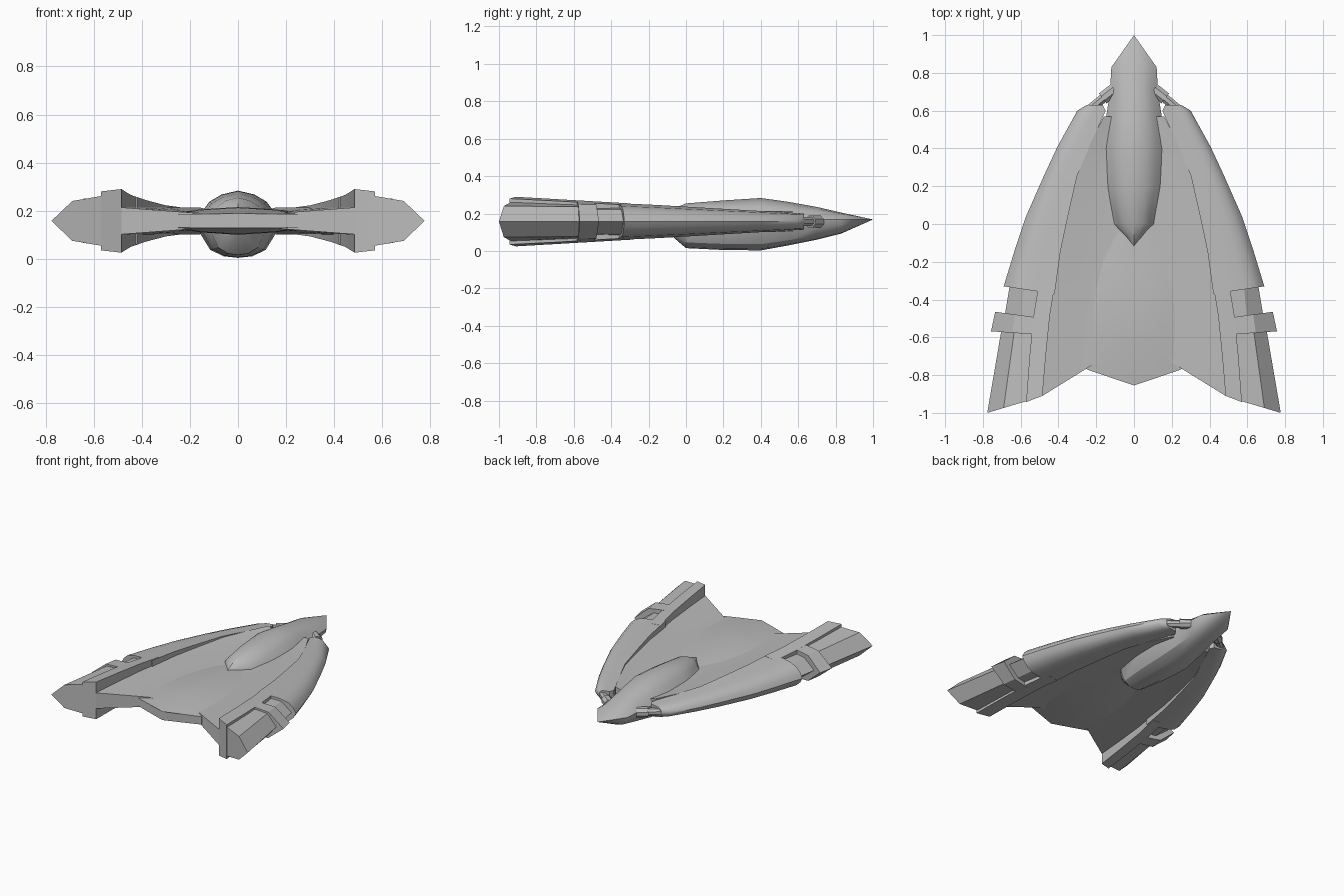
import bpy, bmesh, math
from mathutils import Vector

if "Cube" in bpy.data.objects:
    bpy.data.objects.remove(bpy.data.objects["Cube"])

grey = bpy.data.materials.new("hull_grey")
grey.use_nodes = True
GREY = (0.5, 0.5, 0.5, 1)
grey.diffuse_color = GREY
grey.node_tree.nodes["Principled BSDF"].inputs["Base Color"].default_value = GREY
ZC = 0.157  # height of the mid plane


def loft(name, rings, angle=30, mirror=False):
    """Skin closed rings of equal length, cap the ends."""
    bm = bmesh.new()
    rows = [[bm.verts.new(p) for p in ring] for ring in rings]
    n = len(rows[0])
    for a, b in zip(rows, rows[1:]):
        for i in range(n):
            j = (i + 1) % n
            bm.faces.new((a[i], a[j], b[j], b[i]))
    bm.faces.new(rows[0][::-1])
    bm.faces.new(rows[-1])
    bmesh.ops.remove_doubles(bm, verts=bm.verts, dist=0.0005)
    if mirror:
        dup = bmesh.ops.duplicate(bm, geom=bm.verts[:] + bm.edges[:] + bm.faces[:])["geom"]
        for v in dup:
            if isinstance(v, bmesh.types.BMVert):
                v.co.x *= -1
    bmesh.ops.recalc_face_normals(bm, faces=bm.faces)
    mesh = bpy.data.meshes.new(name)
    bm.to_mesh(mesh)
    bm.free()
    mesh.materials.append(grey)
    ob = bpy.data.objects.new(name, mesh)
    bpy.context.collection.objects.link(ob)
    bpy.context.view_layer.objects.active = ob
    for o in bpy.context.selected_objects:
        o.select_set(False)
    ob.select_set(True)
    bpy.ops.object.shade_smooth_by_angle(angle=math.radians(angle))
    return ob


def symmetric(half, y_of):
    """Ring mirrored about the mid plane from (x, height) points."""
    pts = half + [(x, -h) for x, h in reversed(half) if h > 0]
    return [(x, y_of(x), ZC + h) for x, h in pts]


def rail_half(y):
    return 0.045 + (0.6 - y) * 0.058


def pod_half(y):
    return 0.04 + (0.6 - y) * 0.048


# Central fuselage: (y, half width, top, bottom)
stations = [(1.0, 0, .168, .168), (.83, .12, .205, .093), (.7, .127, .235, .06),
            (.55, .15, .262, .03), (.4, .17, .283, .003), (.2, .157, .27, .005),
            (0, .12, .254, .015), (-.07, .055, .225, .075), (-.12, 0, .2, .17)]
rings = []
for y, w, top, bot in stations:
    mid = .168 if y > -.05 else (top + bot) / 2
    up, dn = top - mid, bot - mid
    half = [(0, up), (.4 * w, .86 * up), (.7 * w, .6 * up), (w, 0),
            (.93 * w, .38 * dn), (.68 * w, .8 * dn), (.35 * w, .96 * dn), (0, dn)]
    full = half + [(-x, h) for x, h in half[-2:0:-1]]
    rings.append([(x, y, mid + h) for x, h in full])
loft("fuselage", rings, 32)

# Wing plate between the pods, notched at the back
rings = []
for y, w in [(.57, .16), (.42, .235), (.26, .305), (.08, .345), (-.1, .38),
             (-.3, .42), (-.48, .45), (-.73, .485)]:
    us = [-1, -.7, -.4, 0, .4, .7, 1]
    notch = .18 if y < -.7 else 0
    side = [(u * w, y - notch * max(0, abs(u) - .4) / .6,
             .034 + .022 * max(0, abs(u) - .4) / .6) for u in us]
    rings.append([(x, b, ZC + t) for x, b, t in side]
                 + [(x, b, ZC - t) for x, b, t in side[::-1]])
loft("wing_plate", rings)

# Shallow swelling in the middle of the wing: (y, half width, rim, crown)
rings = []
for y, w, rim, crown in [(-.02, .1, .03, .036), (-.2, .2, .028, .05), (-.35, .25, .028, .056),
                         (-.47, .27, .028, .058), (-.62, .262, .028, .055), (-.77, .25, .028, .03)]:
    tail = .085 if y < -.7 else 0
    side = [(u * w, y - tail * (1 - abs(u)), rim + (crown - rim) * (1 - u * u))
            for u in (-1, -.6, 0, .6, 1)]
    rings.append([(x, b, ZC + t) for x, b, t in side]
                 + [(x, b, ZC - t) for x, b, t in side[::-1]])
loft("centre_swelling", rings, 35)

# Long rounded side pods: (y, inner x, outer x)
rings = []
for y, xi, xo in [(.63, .165, .25), (.6, .15, .3), (.41, .235, .405), (.26, .3, .475),
                  (.04, .35, .572), (-.15, .39, .635), (-.33, .42, .69)]:
    hi, ho, w = rail_half(y), pod_half(y), xo - xi
    skew = -.15 if y < -.3 else 0
    half = [(xi, hi), (xi + .35 * w, ho + .35 * (hi - ho)), (xi + .6 * w, .98 * ho),
            (xi + .8 * w, .78 * ho), (xi + .93 * w, .4 * ho), (xo, 0)]
    rings.append(symmetric(half, lambda x: y + skew * (xo - x)))
loft("side_pods", rings, 35, True)

# Tall inner rails running to the back
rings = []
for y, xi in [(-.3, .415), (-.48, .445), (-.7, .467), (-.91, .485)]:
    h = rail_half(y)
    skew = -.38 if y < -.9 else 0
    rings.append(symmetric([(xi, h), (xi + .086, h - .01)], lambda x: y + skew * (x - xi)))
loft("inner_rails", rings, 30, True)


def pod_piece(name, ends):
    """Faceted pod segment: (inner x, inner y, outer x, outer y, inner h, shoulder h)."""
    rings = []
    for xi, yi, xo, yo, hi, hs in ends:
        half = [(xi, hi), (xi + .6 * (xo - xi), hs), (xo, 0)]
        rings.append(symmetric(half, lambda x: yi + (yo - yi) * (x - xi) / (xo - xi)))
    loft(name, rings, 30, True)


# Recessed necks, raised bands and tail segments
pod_piece("pod_necks", [(.47, -.33, .655, -.31, .075, .065), (.47, -.52, .685, -.49, .075, .065)])
pod_piece("pod_bands", [(.475, -.5, .735, -.465, .105, .09), (.475, -.588, .757, -.568, .11, .092)])
pod_piece("tail_segments", [(.53, -.56, .7, -.55, .09, .08), (.56, -.935, .777, -1.0, .105, .083)])


# Short struts joining the pod tips to the fuselage
def strut(name, a, b, wide, tall):
    a, b = Vector(a), Vector(b)
    side = (b - a).cross(Vector((0, 0, 1))).normalized()
    rings = []
    for p in (a, b):
        ring = []
        for i in range(8):
            t = math.tau * (i + .5) / 8
            ring.append(p + side * wide * math.cos(t) + Vector((0, 0, tall * math.sin(t))))
        rings.append(ring)
    loft(name, rings, 30, True)


strut("tip_struts", (.25, .595, ZC), (.12, .70, ZC), .026, .026)
strut("strut_collars", (.165, .665, ZC), (.105, .712, ZC), .036, .034)
